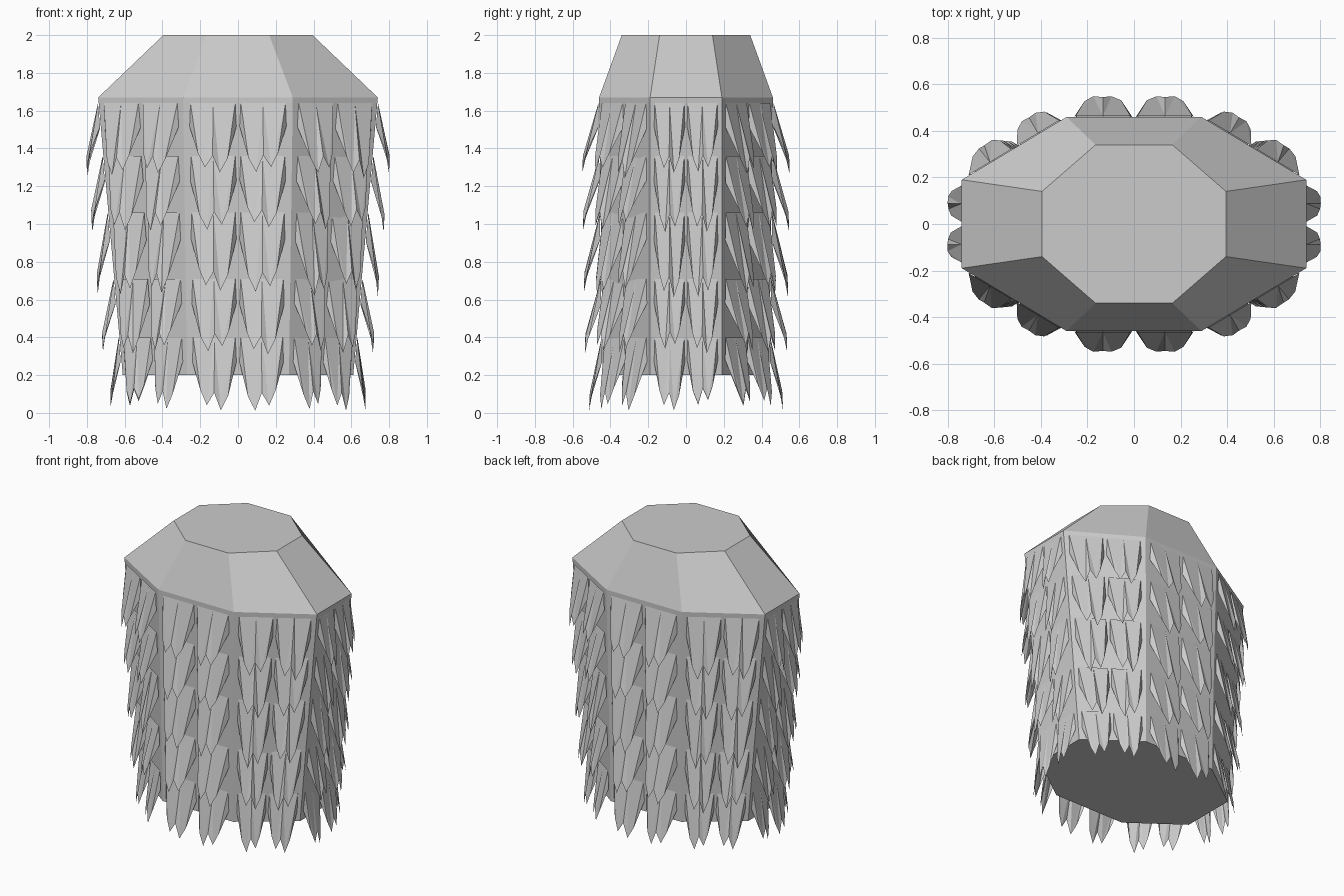
import bpy, bmesh, random
from mathutils import Vector

if "Cube" in bpy.data.objects:
    bpy.data.objects.remove(bpy.data.objects["Cube"])

random.seed(4)

def octagon(ax, ay, bx, by, z):
    # corners counter-clockwise; (ax, ay) is the side corner, (bx, by) the front/back corner
    pts = [(ax, -ay), (ax, ay), (bx, by), (-bx, by), (-ax, ay), (-ax, -ay), (-bx, -by), (bx, -by)]
    return [Vector((x, y, z)) for x, y in pts]

def finish(name, bm):
    me = bpy.data.meshes.new(name)
    bm.to_mesh(me)
    bm.free()
    ob = bpy.data.objects.new(name, me)
    bpy.context.collection.objects.link(ob)
    return ob

low = octagon(0.61, 0.19, 0.27, 0.44, 0.2)
mid = octagon(0.74, 0.19, 0.29, 0.46, 1.67)
top = octagon(0.395, 0.14, 0.165, 0.34, 2.0)

# faceted body with sloped shoulders
bm = bmesh.new()
rings = [[bm.verts.new(p) for p in ring] for ring in (low, mid, top)]
for a, b in zip(rings, rings[1:]):
    for i in range(8):
        j = (i + 1) % 8
        bm.faces.new((a[i], a[j], b[j], b[i]))
bm.faces.new(rings[-1])
bm.faces.new(rings[0][::-1])
finish("body", bm)

def on_wall(i, u, z):
    # point on wall panel i at fraction u across, height z
    t = (z - 0.2) / 1.47
    j = (i + 1) % 8
    return low[i].lerp(mid[i], t).lerp(low[j].lerp(mid[j], t), u)

# ragged lower outline of a tuft: across (-1..1), drop fraction, outward fraction
outline = [(-1, 0.34, 0.0), (-0.62, 0.80, 0.80), (-0.28, 1.0, 1.0),
           (0.02, 0.76, 0.95), (0.36, 0.93, 1.0), (0.66, 0.72, 0.75), (1, 0.34, 0.0)]

# rows of hanging fur tufts, two per wall panel
rows = [(1.64, 1.24, 0.09), (1.36, 0.95, 0.09), (1.06, 0.61, 0.09), (0.71, 0.30, 0.09), (0.40, 0.01, 0.07)]
for r, (z0, z1, out) in enumerate(rows):
    bm = bmesh.new()
    for i in range(8):
        a, b = on_wall(i, 0, 1), on_wall(i, 1, 1)
        normal = Vector((b.y - a.y, a.x - b.x, 0)).normalized()
        for k in range(2):
            centre, half = 0.27 + 0.46 * k, 0.215
            flip = 1 if (i + k + r) % 2 else -1
            length = (z0 - z1) * random.uniform(0.9, 1.0)
            def point(u, drop, push):
                z = z0 - length * drop
                p = on_wall(i, centre + half * u, max(z, 0.1))
                p.z = z
                return bm.verts.new(p + normal * (0.004 + out * push))
            left, right = point(-0.95, 0, 0), point(0.95, 0, 0)
            crest = point(0, 0, 0)
            pts = outline if flip == 1 else [(-u, d, o) for u, d, o in reversed(outline)]
            edge = [point(*p) for p in pts]
            for n in range(6):
                apex = left if n < 2 else crest if n < 4 else right
                bm.faces.new((apex, edge[n], edge[n + 1]))
            bm.faces.new((left, edge[2], crest))
            bm.faces.new((crest, edge[4], right))
    finish("fur_row_%d" % (r + 1), bm)
